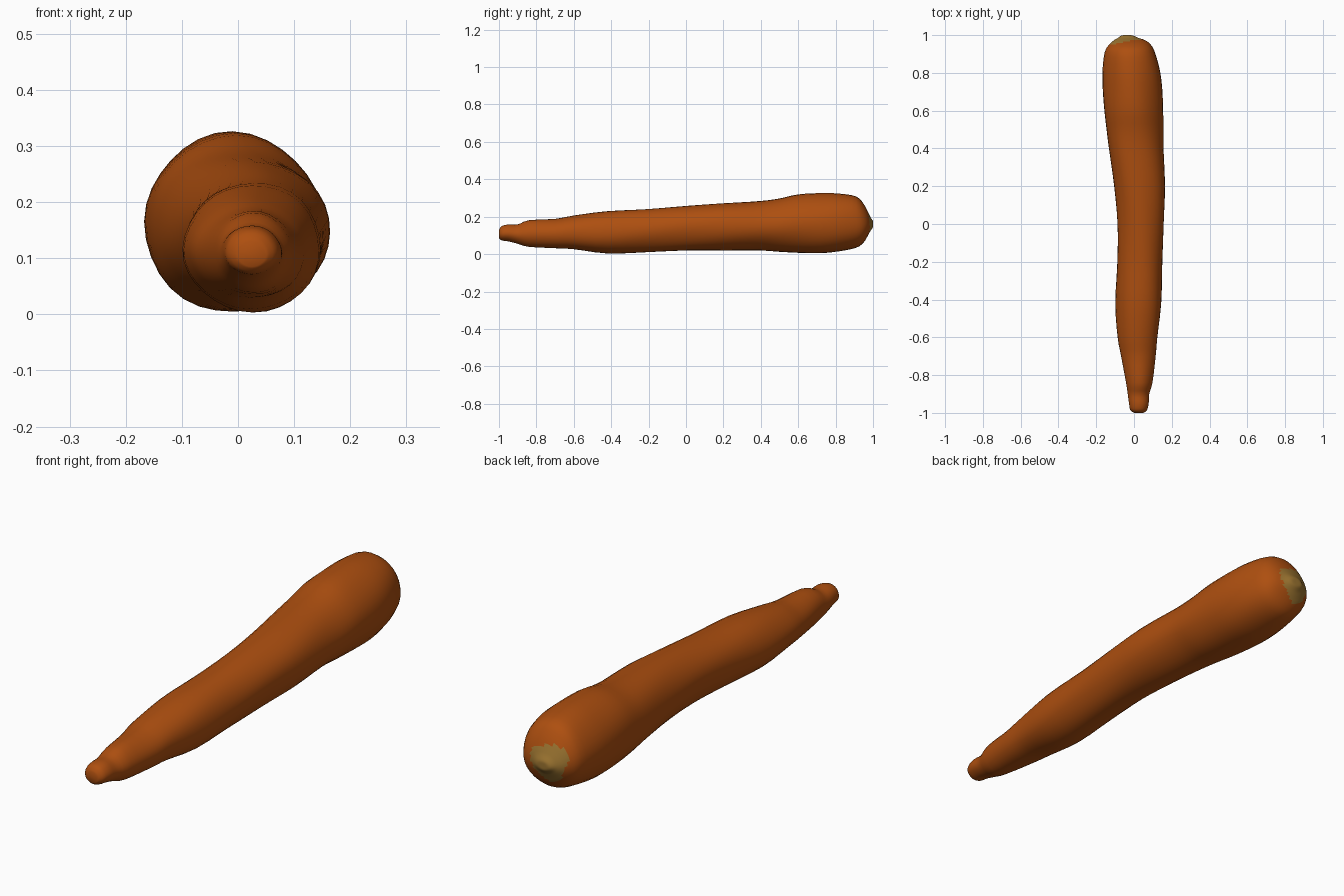
import bpy, bmesh, math

if "Cube" in bpy.data.objects:
    bpy.data.objects.remove(bpy.data.objects["Cube"], do_unlink=True)


def make_material(name, color):
    mat = bpy.data.materials.new(name)
    mat.use_nodes = True
    mat.diffuse_color = color
    bsdf = mat.node_tree.nodes["Principled BSDF"]
    bsdf.inputs["Base Color"].default_value = color
    bsdf.inputs["Roughness"].default_value = 0.7
    return mat


orange = make_material("carrot orange", (0.42, 0.078, 0.005, 1))
stem = make_material("stem olive", (0.33, 0.175, 0.03, 1))

# Cross-sections from tip to crown: y, left edge, right edge, bottom, top
SECTIONS = [
    (-1.00, 0.00, 0.05, 0.085, 0.13),
    (-0.985, -0.02, 0.068, 0.073, 0.15),
    (-0.95, -0.027, 0.077, 0.068, 0.158),
    (-0.90, -0.034, 0.08, 0.055, 0.158),
    (-0.84, -0.043, 0.097, 0.038, 0.18),
    (-0.70, -0.068, 0.115, 0.03, 0.187),
    (-0.60, -0.085, 0.125, 0.025, 0.205),
    (-0.42, -0.097, 0.146, 0.004, 0.23),
    (-0.20, -0.088, 0.15, 0.012, 0.242),
    (0.00, -0.087, 0.157, 0.02, 0.258),
    (0.20, -0.105, 0.164, 0.02, 0.273),
    (0.40, -0.135, 0.154, 0.02, 0.285),
    (0.50, -0.148, 0.153, 0.012, 0.297),
    (0.60, -0.159, 0.152, 0.005, 0.317),
    (0.72, -0.166, 0.149, 0.002, 0.323),
    (0.82, -0.165, 0.137, 0.013, 0.321),
    (0.91, -0.153, 0.112, 0.033, 0.307),
    (0.95, -0.13, 0.09, 0.062, 0.268),
    (0.973, -0.105, 0.06, 0.1, 0.225),
    (0.985, -0.085, 0.025, 0.122, 0.2),
    (0.998, -0.065, -0.005, 0.14, 0.18),
    (1.00, -0.045, -0.025, 0.152, 0.168),
]
SIDES = 32
STEPS = 3


def spline(a, b, c, d, t):
    """Catmull-Rom value between b and c."""
    return b + 0.5 * t * (c - a + t * (2*a - 5*b + 4*c - d + t * (3*(b - c) + d - a)))


# Smoothly interpolate the sections along the root
last = len(SECTIONS) - 1
rows = []
for i in range(last):
    quad = [SECTIONS[min(max(i + k, 0), last)] for k in (-1, 0, 1, 2)]
    for s in range(STEPS):
        rows.append([spline(*vals, s / STEPS) for vals in zip(*quad)])
rows.append(SECTIONS[last])

# Loft the root, with a slightly uneven outline
bm = bmesh.new()
rings = []
for y, x0, x1, z0, z1 in rows:
    ring = []
    for k in range(SIDES):
        a = math.tau * k / SIDES
        r = 1 + 0.012 * math.sin(3 * a + 4 * y) + 0.008 * math.sin(5 * a - 9 * y)
        x = (x0 + x1) / 2 + r * math.cos(a) * (x1 - x0) / 2
        z = (z0 + z1) / 2 + r * math.sin(a) * (z1 - z0) / 2
        ring.append(bm.verts.new((x, min(y, 1), max(z, 0))))
    rings.append(ring)
for low, high in zip(rings, rings[1:]):
    for k in range(SIDES):
        n = (k + 1) % SIDES
        bm.faces.new((low[k], low[n], high[n], high[k]))
bm.faces.new(rings[0])
bm.faces.new(rings[-1])
bmesh.ops.recalc_face_normals(bm, faces=bm.faces)

# Irregular lobed stem scar on the crown
for face in bm.faces:
    face.smooth = True
    c = face.calc_center_median()
    dx, dz = c.x + 0.045, c.z - 0.165
    a = math.atan2(dz, dx)
    edge = 0.076 + 0.008 * math.sin(3 * a + 0.5)
    if c.y > 0.9 and math.hypot(dx, dz) < edge:
        face.material_index = 1

mesh = bpy.data.meshes.new("carrot_root")
bm.to_mesh(mesh)
bm.free()
mesh.materials.append(orange)
mesh.materials.append(stem)
carrot = bpy.data.objects.new("carrot_root", mesh)
bpy.context.collection.objects.link(carrot)
